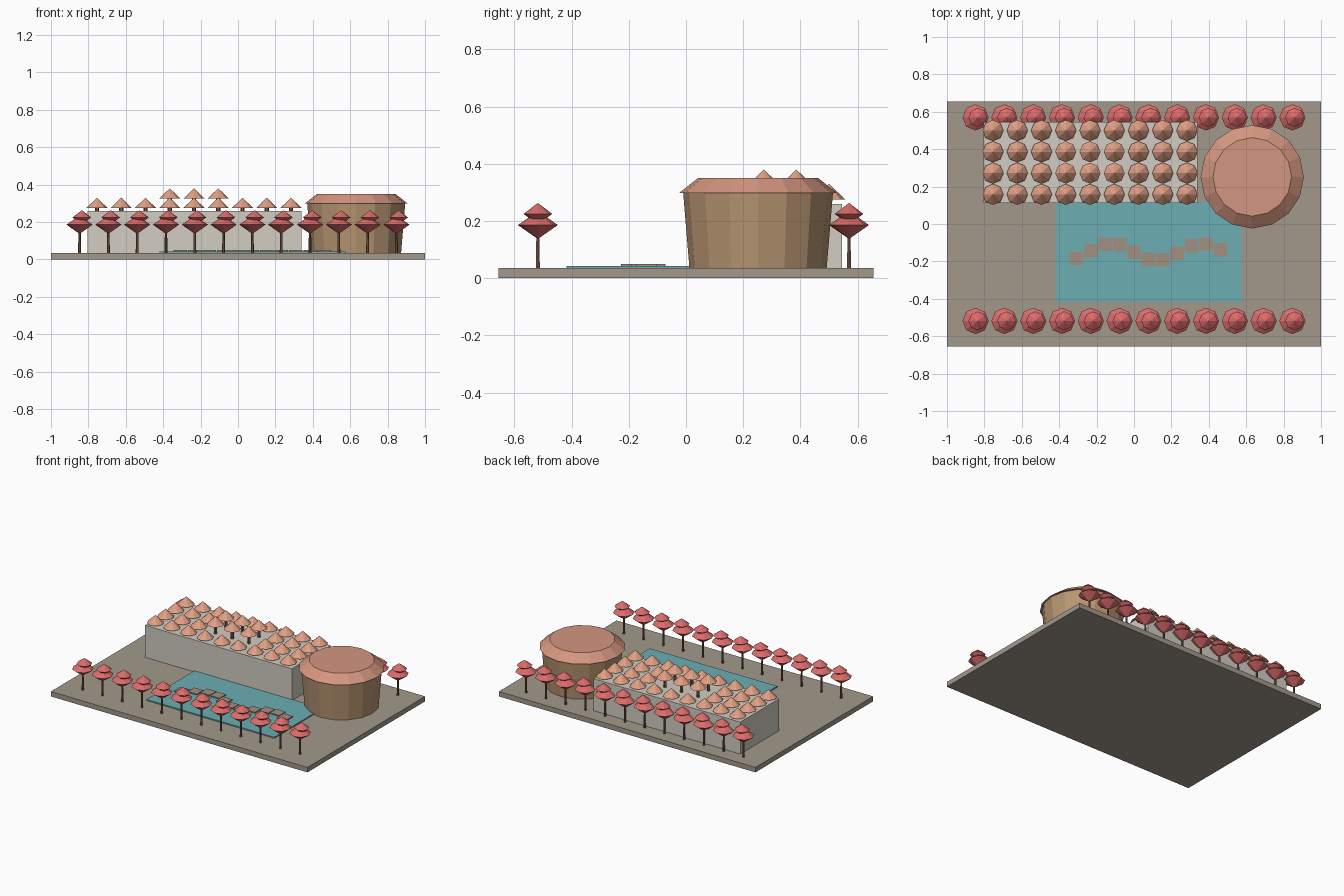
import bpy, bmesh, math
from mathutils import Matrix, Vector

cube = bpy.data.objects.get("Cube")
if cube:
    bpy.data.objects.remove(cube, do_unlink=True)


def material(name, rgb):
    """Flat material from sRGB 0-255 values, stored as linear."""
    lin = [((c / 255 + 0.055) / 1.055) ** 2.4 for c in rgb]
    m = bpy.data.materials.new(name)
    m.use_nodes = True
    m.diffuse_color = (*lin, 1)
    m.node_tree.nodes["Principled BSDF"].inputs["Base Color"].default_value = (*lin, 1)
    return m


PAVING = material("paving", (162, 153, 139))
STONE = material("pale_stone", (210, 205, 196))
WATER = material("water", (108, 174, 180))
STEP = material("stepping_stone", (164, 144, 128))
TIMBER = material("warm_timber", (184, 150, 114))
ROOF = material("terracotta_roof", (212, 150, 128))
CANOPY = material("canopy_clay", (224, 160, 132))
LEAF = material("red_leaves", (218, 108, 106))
BARK = material("bark", (122, 92, 72))


def finish(name, bm, mats):
    bmesh.ops.recalc_face_normals(bm, faces=bm.faces[:])
    mesh = bpy.data.meshes.new(name)
    bm.to_mesh(mesh)
    bm.free()
    for m in mats:
        mesh.materials.append(m)
    obj = bpy.data.objects.new(name, mesh)
    bpy.context.collection.objects.link(obj)
    return obj


def add_box(bm, x0, x1, y0, y1, z0, z1):
    size = Matrix.Diagonal((x1 - x0, y1 - y0, z1 - z0, 1))
    mid = Vector((x0 + x1, y0 + y1, z0 + z1)) / 2
    bmesh.ops.create_cube(bm, size=1, matrix=Matrix.Translation(mid) @ size)


def box(name, mat, *bounds):
    bm = bmesh.new()
    add_box(bm, *bounds)
    return finish(name, bm, [mat])


def add_cone(bm, x, y, z0, z1, r0, r1, sides, mat=0):
    """Frustum from radius r0 at z0 to r1 at z1, a vertex on the y axis."""
    old = set(bm.faces)
    place = Matrix.Translation((x, y, (z0 + z1) / 2)) @ Matrix.Rotation(math.pi / 2, 4, "Z")
    bmesh.ops.create_cone(bm, cap_ends=True, segments=sides, radius1=r0,
                          radius2=r1, depth=z1 - z0, matrix=place)
    for f in set(bm.faces) - old:
        f.material_index = mat


def add_crown(bm, x, y, z, radius, half, sides, mat):
    """Low-poly squashed ball: one wide ring between two points."""
    ring = []
    for i in range(sides):
        a = math.tau * i / sides
        ring.append(bm.verts.new((x + radius * math.cos(a), y + radius * math.sin(a), z)))
    for tip_z in (z - half, z + half):
        tip = bm.verts.new((x, y, tip_z))
        for i in range(sides):
            f = bm.faces.new((ring[i], ring[(i + 1) % sides], tip))
            f.material_index = mat


# Ground, long hall and pool
GROUND = 0.035
HALL_TOP = 0.26
box("ground_slab", PAVING, -1, 1, -0.655, 0.655, 0, GROUND)
box("long_hall", STONE, -0.805, 0.34, 0.113, 0.545, GROUND, HALL_TOP)
box("reflecting_pool", WATER, -0.42, 0.575, -0.417, 0.117, GROUND, 0.043)

# Winding stepping stones
bm = bmesh.new()
for i in range(11):
    x = -0.308 + 0.077 * i
    y = -0.15 + 0.045 * math.sin(4 - i)
    add_box(bm, x - 0.036, x + 0.036, y - 0.036, y + 0.036, 0.043, 0.05)
finish("stepping_stones", bm, [STEP])

# Round hall: flared drum and flat-topped roof
bm = bmesh.new()
add_cone(bm, 0.632, 0.252, GROUND, 0.3, 0.24, 0.262, 16)
finish("round_hall_drum", bm, [TIMBER])
bm = bmesh.new()
add_cone(bm, 0.632, 0.252, 0.298, 0.35, 0.276, 0.21, 16)
finish("round_hall_roof", bm, [ROOF])

# Canopies on the hall roof, raised in the middle
for row in range(4):
    for col in range(9):
        x, y = -0.754 + 0.1297 * col, 0.158 + 0.114 * row
        raised = row in (1, 2) and col in (3, 4, 5)
        z = 0.326 if raised else 0.276
        bm = bmesh.new()
        add_cone(bm, x, y, HALL_TOP, z + 0.01, 0.011, 0.011, 6, 1)
        add_cone(bm, x, y, z, z + 0.054, 0.056, 0, 8)
        finish(f"roof_canopy_{row + 1}_{col + 1}", bm, [CANOPY, BARK])

# Tree rows along the front and back
for side, y in (("front", -0.518), ("back", 0.57)):
    for i in range(12):
        x = -0.847 + 0.154 * i
        bm = bmesh.new()
        add_cone(bm, x, y, GROUND, 0.16, 0.008, 0.006, 6, 1)
        add_crown(bm, x, y, 0.186, 0.07, 0.049, 8, 0)
        add_crown(bm, x + 0.012, y, 0.225, 0.05, 0.038, 8, 0)
        finish(f"{side}_tree_{i + 1}", bm, [LEAF, BARK])
